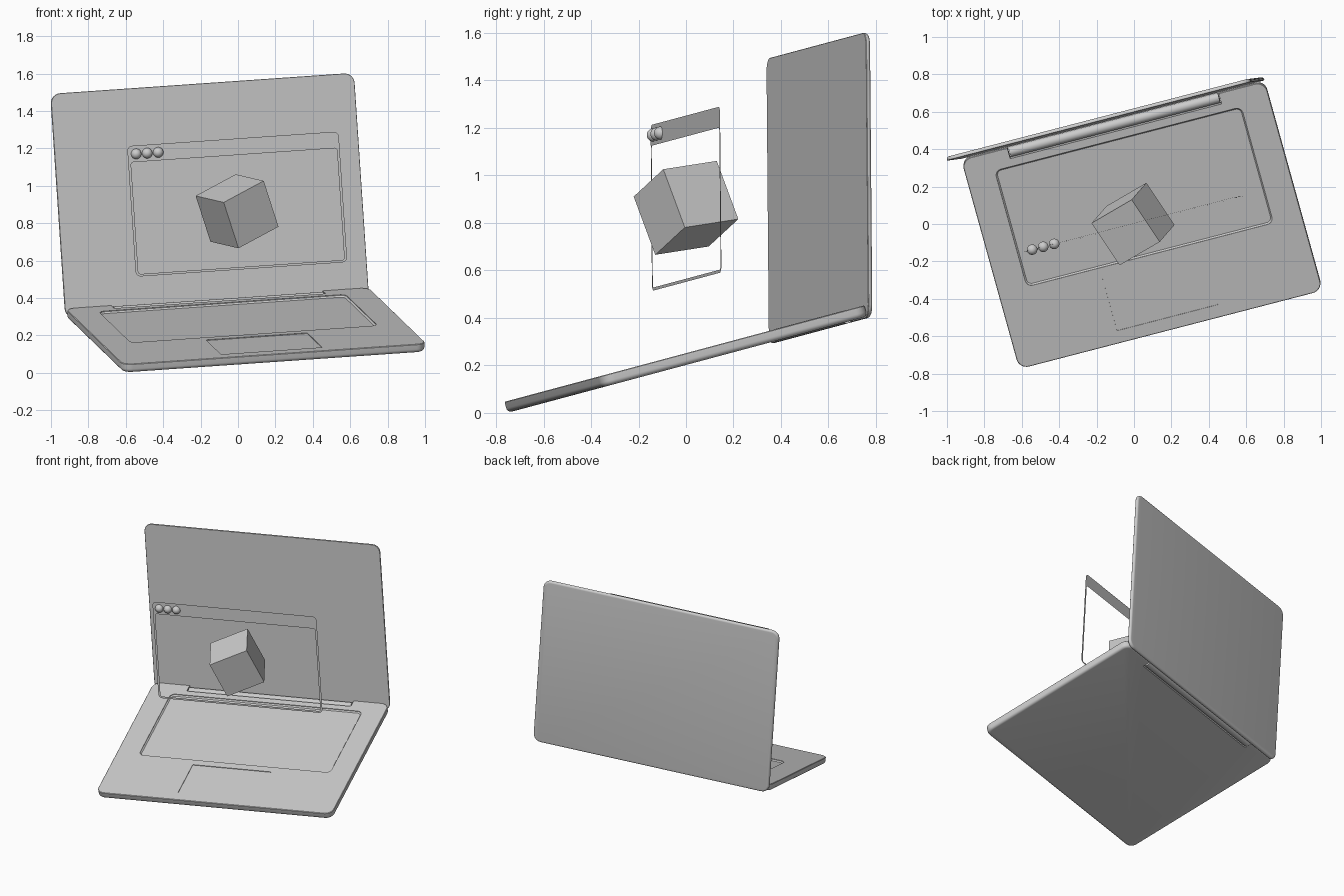
import bpy, bmesh
from math import radians, sin, cos, pi
from mathutils import Matrix, Vector

if "Cube" in bpy.data.objects:
    bpy.data.objects.remove(bpy.data.objects["Cube"])

# Base frame (x width, y depth, z up) and lid frame (y up the lid, z toward the user)
BASE = (Matrix.Translation((0.0425, 0.006, 0.2035))
        @ Matrix.Rotation(radians(15), 4, 'X') @ Matrix.Rotation(radians(15), 4, 'Z'))
LID = BASE @ Matrix.Rotation(radians(75), 4, 'X')


def rounded(hw, y0, y1, r, z, seg=8):
    """Points of a rounded rectangle centred on x = 0."""
    corners = [(hw - r, y1 - r), (r - hw, y1 - r), (r - hw, y0 + r), (hw - r, y0 + r)]
    pts = []
    for k, (cx, cy) in enumerate(corners):
        for i in range(seg + 1):
            a = pi / 2 * (k + i / seg)
            pts.append(Vector((cx + r * cos(a), cy + r * sin(a), z)))
    return pts


def finish(name, bm, matrix):
    bmesh.ops.recalc_face_normals(bm, faces=bm.faces)
    mesh = bpy.data.meshes.new(name)
    bm.to_mesh(mesh)
    bm.free()
    obj = bpy.data.objects.new(name, mesh)
    bpy.context.collection.objects.link(obj)
    obj.matrix_world = matrix
    return obj


def slab(name, hw, y0, y1, r, profile, matrix):
    """Rounded slab lofted through (inset, z) steps."""
    bm = bmesh.new()
    rings = [[bm.verts.new(p) for p in rounded(hw - d, y0 + d, y1 - d, r - d, z)]
             for d, z in profile]
    n = len(rings[0])
    for lo, hi in zip(rings, rings[1:]):
        for i in range(n):
            bm.faces.new((lo[i], lo[(i + 1) % n], hi[(i + 1) % n], hi[i]))
    bm.faces.new(rings[0])
    bm.faces.new(rings[-1])
    return finish(name, bm, matrix)


def round_edge(z, out, r, steps=5):
    """Quarter-round profile starting at cap height z, going in direction out."""
    return [(r * (1 - sin(t)), z + out * r * (1 - cos(t)))
            for t in (pi / 2 * i / steps for i in range(steps + 1))]


def smooth(obj):
    bpy.ops.object.select_all(action='DESELECT')
    obj.select_set(True)
    bpy.context.view_layer.objects.active = obj
    bpy.ops.object.shade_smooth_by_angle(angle=radians(30))


# Laptop base with keyboard well, touchpad and hinge notch cut in
T = 0.048
base = slab("base", 0.84, -0.6, 0.6, 0.055,
            round_edge(0, 1, 0.02) + [(0, T - 0.003), (0.003, T)], BASE)
cutters = [
    slab("keyboard_cutter", 0.683, -0.17, 0.495, 0.035,
         [(0.008, T - 0.012), (0, T - 0.004), (0, 0.1)], BASE),
    slab("touchpad_cutter", 0.28, -0.53, -0.22, 0.006, [(0, T - 0.004), (0, 0.1)], BASE),
    slab("hinge_cutter", 0.585, 0.538, 0.7, 0.004, [(0, -0.1), (0, 0.1)], BASE),
]
for c in cutters:
    c.hide_render = True
    mod = base.modifiers.new(c.name, 'BOOLEAN')
    mod.operation, mod.solver, mod.object = 'DIFFERENCE', 'EXACT', c
bpy.context.view_layer.objects.active = base
base.select_set(True)
bpy.ops.object.convert(target='MESH')
for c in cutters:
    bpy.data.objects.remove(c)
smooth(base)

# Hinge barrel in the notch
bm = bmesh.new()
bmesh.ops.create_cone(bm, cap_ends=True, segments=32, radius1=0.028, radius2=0.028, depth=1.16,
                      matrix=Matrix.Translation((0, 0.568, 0.021)) @ Matrix.Rotation(pi / 2, 4, 'Y'))
smooth(finish("hinge", bm, BASE))

# Thin lid with a soft outer edge
smooth(slab("lid", 0.84, 0.148, 1.352, 0.055,
            round_edge(-0.592, 1, 0.014) + [(0, -0.574), (0.002, -0.572)], LID))

# Floating window: flat frame with a wide title bar
bm = bmesh.new()
for args in ((0.585, 0.35, 1.05, 0.028, 0), (0.57, 0.363, 0.962, 0.014, 0)):
    loop = [bm.verts.new(p) for p in rounded(*args)]
    for a, b in zip(loop, loop[1:] + loop[:1]):
        bm.edges.new((a, b))
bmesh.ops.triangle_fill(bm, edges=bm.edges[:], use_beauty=True, normal=(0, 0, 1))
finish("window_frame", bm, LID)

# Three window buttons
for i in range(3):
    bm = bmesh.new()
    bmesh.ops.create_uvsphere(bm, u_segments=32, v_segments=16, radius=0.028)
    smooth(finish(f"window_button_{i + 1}", bm,
                  LID @ Matrix.Translation((-0.538 + 0.061 * i, 1.005, 0))))

# Tumbling cube in the window
ex = Vector((-0.15, 0.225, 0.035)).normalized()
ey = Vector((0.215, 0.123, 0.115))
ey = (ey - ex * ey.dot(ex)).normalized()
rot = Matrix((ex, ey, ex.cross(ey))).transposed().to_4x4()
bm = bmesh.new()
bmesh.ops.create_cube(bm, size=0.273)
finish("cube", bm, Matrix.Translation((-0.005, 0, 0.8635)) @ rot)
